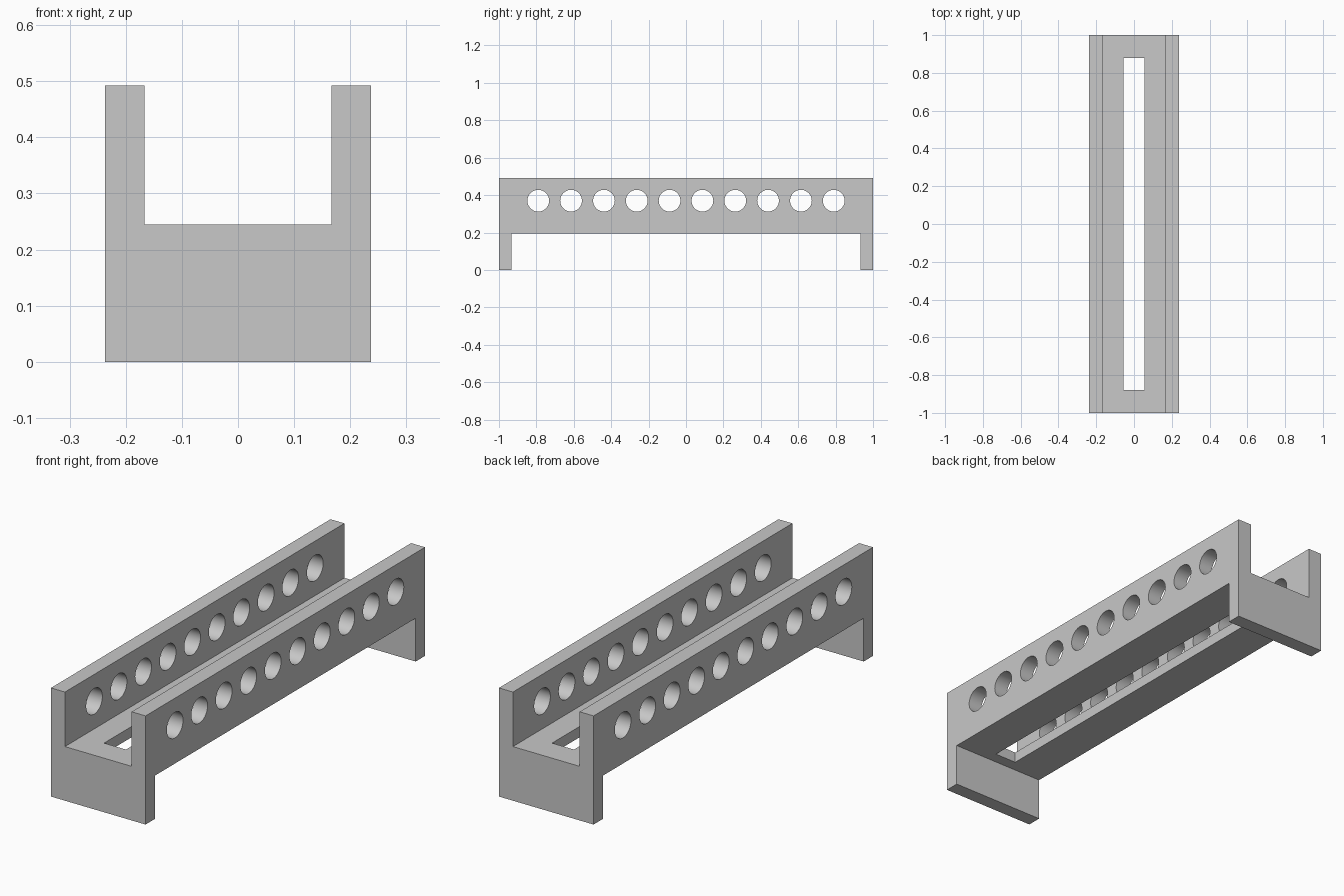
import bpy, math

if "Cube" in bpy.data.objects:
    bpy.data.objects.remove(bpy.data.objects["Cube"])

HALF_X, HALF_Y, HEIGHT = 0.237, 1.0, 0.492
FLOOR_TOP, FLOOR_BOTTOM = 0.245, 0.196
WALL_INNER, LEG_INNER = 0.167, 0.933
HOLE_COUNT, HOLE_END, HOLE_Z, HOLE_R = 10, 0.79, 0.37, 0.058

grey = bpy.data.materials.new("light_grey")
grey.diffuse_color = (0.58, 0.58, 0.58, 1)
grey.use_nodes = True
grey.node_tree.nodes["Principled BSDF"].inputs["Base Color"].default_value = grey.diffuse_color


def box(name, x, y, z):
    """Box from (low, high) ranges."""
    bpy.ops.mesh.primitive_cube_add(size=1, location=[sum(r) / 2 for r in (x, y, z)])
    ob = bpy.context.object
    ob.name = name
    ob.scale = [r[1] - r[0] for r in (x, y, z)]
    bpy.ops.object.transform_apply(location=True, rotation=False, scale=True)
    ob.data.materials.append(grey)
    return ob


def cut(target, cutter):
    """Subtract the cutter and discard it."""
    mod = target.modifiers.new("cut", 'BOOLEAN')
    mod.operation, mod.solver, mod.object = 'DIFFERENCE', 'EXACT', cutter
    bpy.context.view_layer.objects.active = target
    bpy.ops.object.modifier_apply(modifier=mod.name)
    bpy.data.objects.remove(cutter)


# Solid block that becomes the channel frame
frame = box("channel_frame", (-HALF_X, HALF_X), (-HALF_Y, HALF_Y), (0, HEIGHT))

# Open channel between the side walls
cut(frame, box("channel_cutter", (-WALL_INNER, WALL_INNER), (-1.2, 1.2), (FLOOR_TOP, 0.7)))

# Space under the floor, leaving a leg plate at each end
cut(frame, box("underside_cutter", (-0.5, 0.5), (-LEG_INNER, LEG_INNER), (-0.2, FLOOR_BOTTOM)))

# Long slot through the floor
cut(frame, box("slot_cutter", (-0.055, 0.055), (-0.88, 0.88), (0.1, 0.3)))

# Row of round holes through both side walls
for i in range(HOLE_COUNT):
    y = -HOLE_END + 2 * HOLE_END * i / (HOLE_COUNT - 1)
    bpy.ops.mesh.primitive_cylinder_add(vertices=48, radius=HOLE_R, depth=0.8,
                                        location=(0, y, HOLE_Z),
                                        rotation=(0, math.pi / 2, 0))
    hole = bpy.context.object
    hole.data.materials.append(grey)
    cut(frame, hole)

# Smooth hole walls, crisp edges
bpy.ops.object.select_all(action='DESELECT')
frame.select_set(True)
bpy.context.view_layer.objects.active = frame
bpy.ops.object.shade_smooth_by_angle(angle=math.radians(30))
